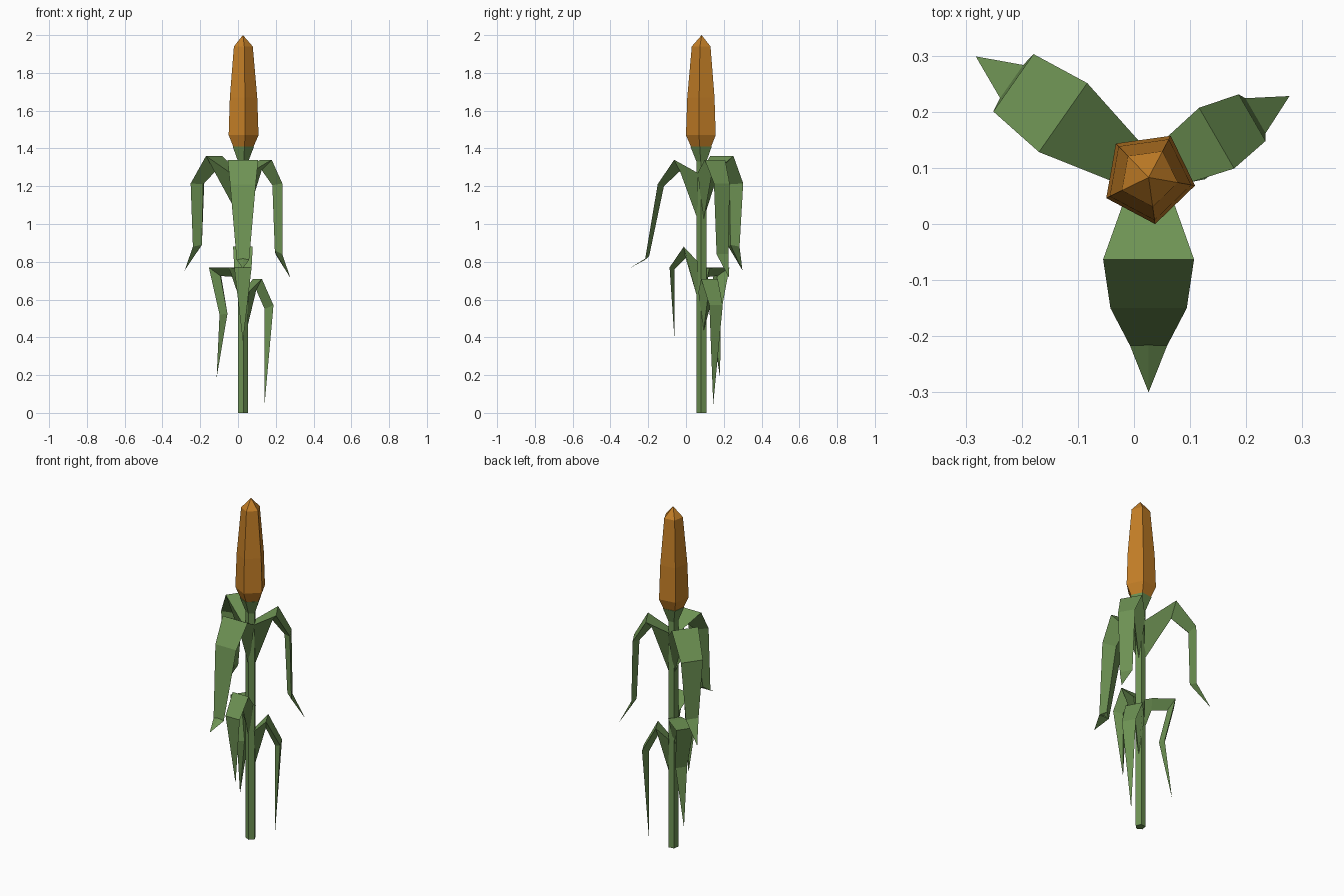
import bpy
import bmesh
from math import cos, sin, radians
from mathutils import Vector

cube = bpy.data.objects.get("Cube")
if cube:
    bpy.data.objects.remove(cube)

AXIS = Vector((0.026, 0.083, 0))   # centre line of the stalk


def material(name, rgb):
    mat = bpy.data.materials.new(name)
    mat.use_nodes = True
    mat.diffuse_color = (*rgb, 1)
    mat.node_tree.nodes["Principled BSDF"].inputs["Base Color"].default_value = (*rgb, 1)
    return mat


green = material("leaf green", (0.155, 0.29, 0.088))
orange = material("seed head orange", (0.55, 0.21, 0.02))


def loft(name, rings, mat, tip=None):
    """Skin equal-sized rings of points, close the start, end in a tip or a cap."""
    bm = bmesh.new()
    loops = [[bm.verts.new(p) for p in ring] for ring in rings]
    n = len(loops[0])
    for a, b in zip(loops, loops[1:]):
        for i in range(n):
            j = (i + 1) % n
            bm.faces.new((a[i], a[j], b[j], b[i]))
    bm.faces.new(loops[0])
    if tip is None:
        bm.faces.new(loops[-1])
    else:
        end = bm.verts.new(tip)
        for i in range(n):
            bm.faces.new((loops[-1][i], loops[-1][(i + 1) % n], end))
    bmesh.ops.recalc_face_normals(bm, faces=bm.faces)
    mesh = bpy.data.meshes.new(name)
    bm.to_mesh(mesh)
    bm.free()
    mesh.materials.append(mat)
    obj = bpy.data.objects.new(name, mesh)
    bpy.context.collection.objects.link(obj)


def pentagon(radius, z):
    angles = [radians(-82 + 72 * k) for k in range(5)]
    return [AXIS + Vector((radius * cos(a), radius * sin(a), z)) for a in angles]


def leaf(name, degrees, sections, tip):
    """Sections are (reach, height, half width, keel reach, keel height)."""
    a = radians(degrees)
    out, side = Vector((cos(a), sin(a), 0)), Vector((-sin(a), cos(a), 0))

    def at(r, z, w=0):
        return AXIS + out * r + side * w + Vector((0, 0, z))

    rings = [(at(r, z, w), at(r, z, -w), at(kr, kz)) for r, z, w, kr, kz in sections]
    loft(name, rings, green, at(*tip))


# Stalk with flared cup, and the seed head on top
loft("stalk", [pentagon(r, z) for r, z in
               ((0.028, 0), (0.028, 1.33), (0.06, 1.41))], green)
loft("seed_head", [pentagon(r, z) for r, z in
                   ((0.055, 1.405), (0.084, 1.47), (0.077, 1.67), (0.053, 1.94))],
     orange, AXIS + Vector((0, 0, 2)))

# Upper leaves
leaf("upper_front_leaf", -90, [
    (0.02, 1.27, 0.036, 0.02, 1.02), (0.146, 1.34, 0.081, 0.115, 1.28),
    (0.233, 1.21, 0.068, 0.2, 1.2), (0.3, 0.81, 0.033, 0.278, 0.83)], (0.383, 0.765))
leaf("upper_left_leaf", 30, [
    (0.02, 1.27, 0.036, 0.02, 1.02), (0.14, 1.34, 0.0625, 0.115, 1.285),
    (0.213, 1.215, 0.048, 0.18, 1.205), (0.22, 0.84, 0.036, 0.195, 0.86)], (0.29, 0.715))
leaf("upper_right_leaf", 145, [
    (0.02, 1.25, 0.036, 0.02, 1.03), (0.186, 1.36, 0.075, 0.165, 1.29),
    (0.294, 1.215, 0.0625, 0.257, 1.21), (0.298, 0.88, 0.036, 0.265, 0.89)], (0.376, 0.755))

# Lower leaves
leaf("lower_front_leaf", -90, [
    (0.02, 0.8, 0.03, 0.02, 0.6), (0.095, 0.88, 0.052, 0.085, 0.82),
    (0.17, 0.77, 0.046, 0.145, 0.76)], (0.143, 0.375))
leaf("lower_left_leaf", 28, [
    (0.02, 0.64, 0.03, 0.02, 0.43), (0.087, 0.71, 0.05, 0.08, 0.65),
    (0.162, 0.57, 0.04, 0.13, 0.55)], (0.13, 0.045))
leaf("lower_right_leaf", 145, [
    (0.02, 0.765, 0.035, 0.02, 0.6), (0.06, 0.77, 0.045, 0.06, 0.72),
    (0.185, 0.77, 0.05, 0.145, 0.725), (0.128, 0.52, 0.033, 0.1, 0.525)], (0.17, 0.185))
